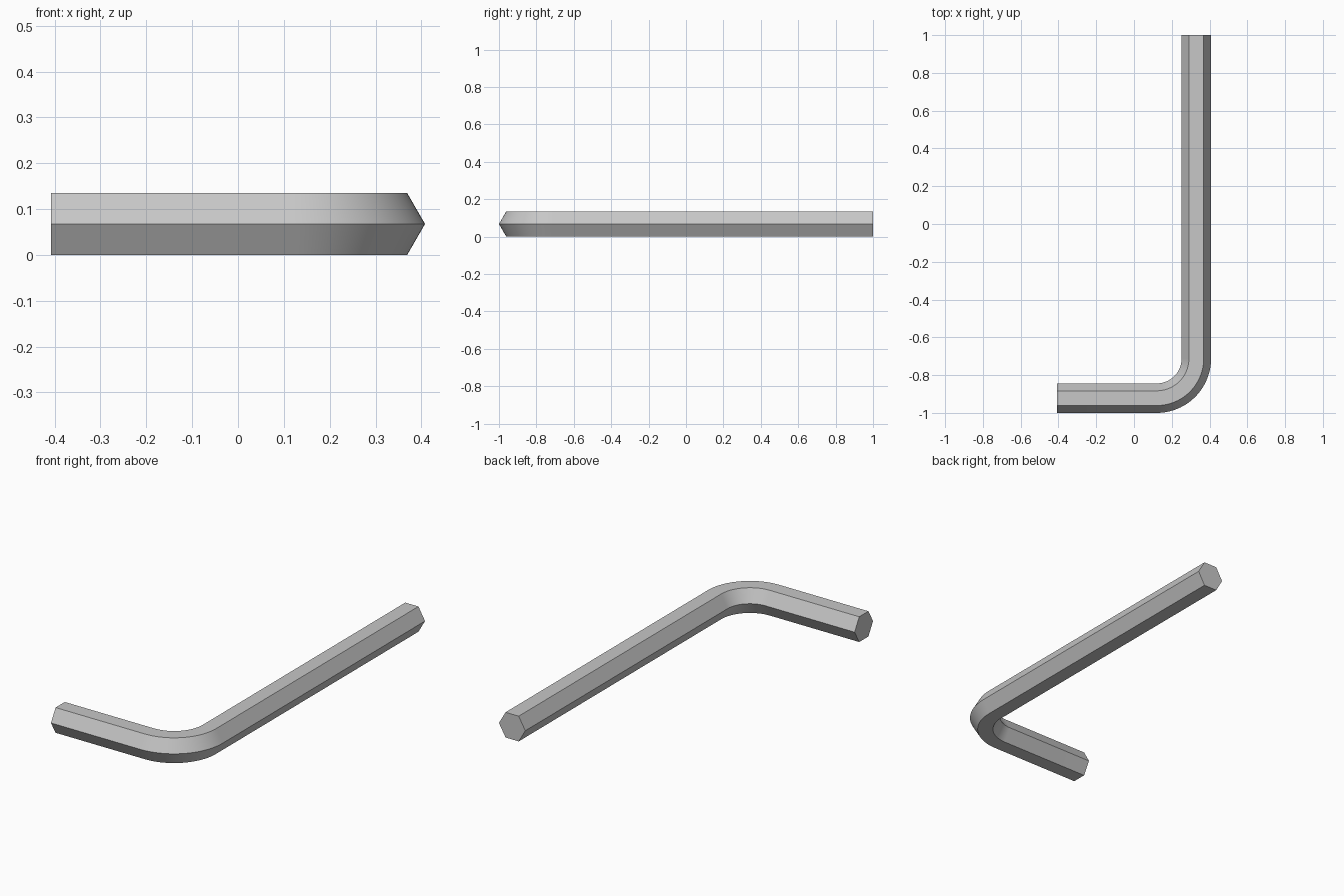
import bpy
import bmesh
from math import cos, sin, pi
from mathutils import Vector

cube = bpy.data.objects.get("Cube")
if cube:
    bpy.data.objects.remove(cube)

CORNER = 0.078                  # centre to hexagon corner
HALF_H = CORNER * cos(pi / 6)   # centre to hexagon flat
HALF_W = 0.408                  # half of overall width
BEND = 0.21                     # centreline bend radius
STEPS = 32

steel = bpy.data.materials.new("grey steel")
steel.use_nodes = True
colour = (0.57, 0.57, 0.57, 1)
steel.diffuse_color = colour
steel.node_tree.nodes["Principled BSDF"].inputs["Base Color"].default_value = colour

# Centreline stations: position and sideways (outward) direction
cx = HALF_W - CORNER - BEND
cy = -1 + CORNER + BEND
stations = [(Vector((-HALF_W, cy - BEND, HALF_H)), Vector((0, -1, 0)))]
for i in range(STEPS + 1):
    a = -pi / 2 + pi / 2 * i / STEPS
    out = Vector((cos(a), sin(a), 0))
    stations.append((Vector((cx, cy, HALF_H)) + out * BEND, out))
stations.append((Vector((cx + BEND, 1, HALF_H)), Vector((1, 0, 0))))

# Hexagonal bar swept through the stations
bm = bmesh.new()
up = Vector((0, 0, 1))
rings = []
for centre, out in stations:
    rings.append([bm.verts.new(centre + CORNER * (out * cos(k * pi / 3) + up * sin(k * pi / 3)))
                  for k in range(6)])
for a, b in zip(rings, rings[1:]):
    for k in range(6):
        n = (k + 1) % 6
        bm.faces.new((a[k], a[n], b[n], b[k]))

# Flat end caps
bm.faces.new(rings[0])
bm.faces.new(rings[-1])
bmesh.ops.recalc_face_normals(bm, faces=bm.faces)

mesh = bpy.data.meshes.new("hex_key")
bm.to_mesh(mesh)
bm.free()
mesh.materials.append(steel)
key = bpy.data.objects.new("hex_key", mesh)
bpy.context.collection.objects.link(key)

# Smooth bend, crisp hexagon edges
bpy.ops.object.select_all(action="DESELECT")
key.select_set(True)
bpy.context.view_layer.objects.active = key
bpy.ops.object.shade_smooth_by_angle(angle=pi / 6)
